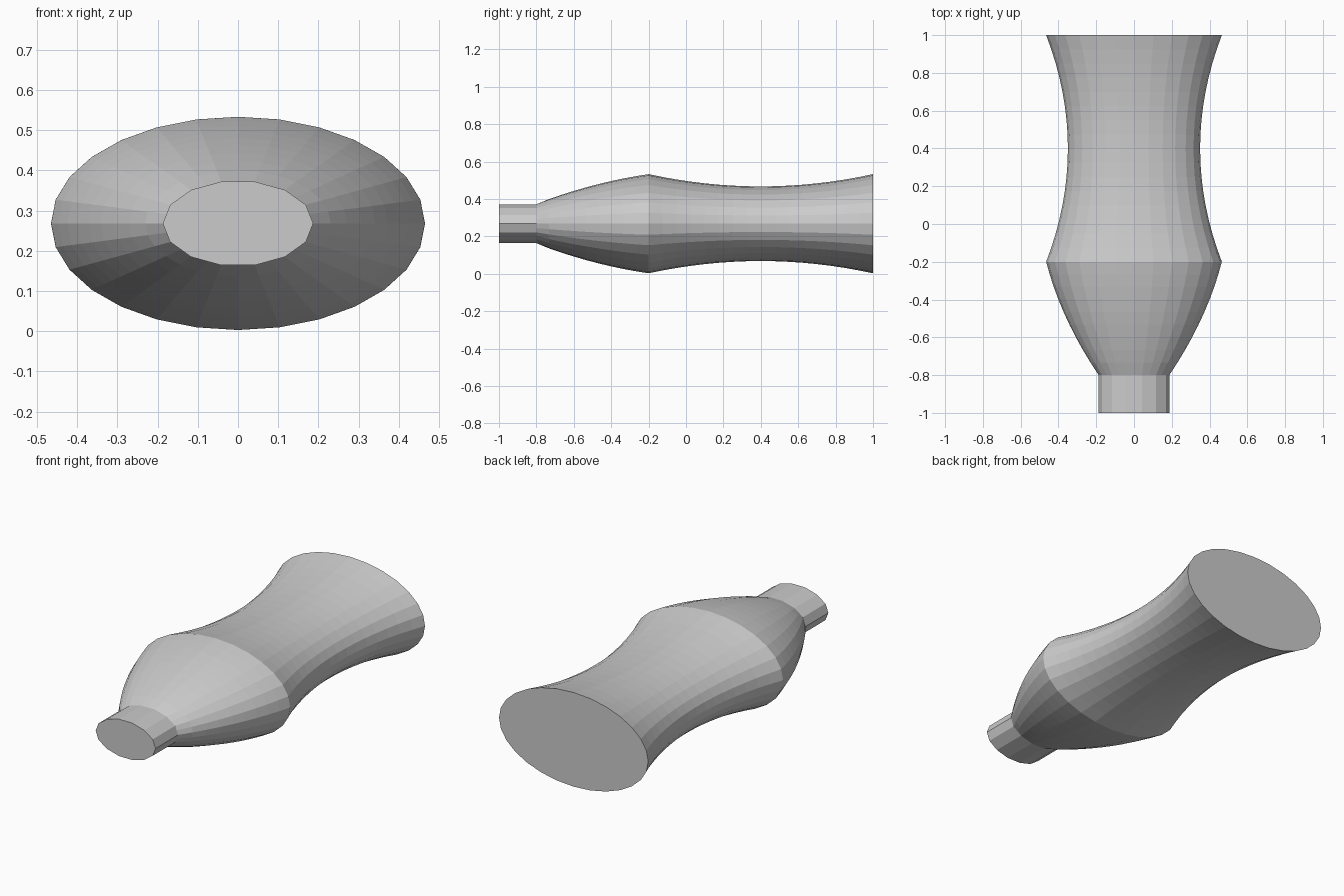
import bpy, bmesh
from math import sin, cos, tau

if "Cube" in bpy.data.objects:
    bpy.data.objects.remove(bpy.data.objects["Cube"])

SIDES = 28          # sides of the body; the neck shows half as many
FLAT = 0.57         # height / width of the oval section
CZ = 0.268          # height of the long axis


def ring(bm, y, r, faceted=False):
    """Oval ring around the y axis; faceted puts every second point on a straight edge."""
    pts = [(r * cos(tau * i / SIDES), r * FLAT * sin(tau * i / SIDES)) for i in range(SIDES)]
    if faceted:
        for i in range(1, SIDES, 2):
            a, b = pts[i - 1], pts[(i + 1) % SIDES]
            pts[i] = ((a[0] + b[0]) / 2, (a[1] + b[1]) / 2)
    return [bm.verts.new((x, y, CZ + z)) for x, z in pts]


bm = bmesh.new()

# neck: straight and faceted
rings = [ring(bm, -1, 0.187, True), ring(bm, -0.8, 0.187, True)]

# bulging shoulder, convex up to the widest ridge
for k in range(1, 10):
    s = 0.6 * k / 9
    rings.append(ring(bm, -0.8 + s, 0.187 + 0.673 * s - 0.35 * s * s))

# waisted barrel, narrowest in the middle
for k in range(1, 17):
    t = k / 8 - 1
    rings.append(ring(bm, 0.4 + 0.6 * t, 0.35 + 0.115 * t * t))

# skin and flat end caps
for a, b in zip(rings, rings[1:]):
    for i in range(SIDES):
        j = (i + 1) % SIDES
        bm.faces.new((a[i], a[j], b[j], b[i]))
bm.faces.new(rings[0])
bm.faces.new(rings[-1])
bmesh.ops.recalc_face_normals(bm, faces=bm.faces)

mesh = bpy.data.meshes.new("vase_body")
bm.to_mesh(mesh)
bm.free()
bpy.context.collection.objects.link(bpy.data.objects.new("vase_body", mesh))
